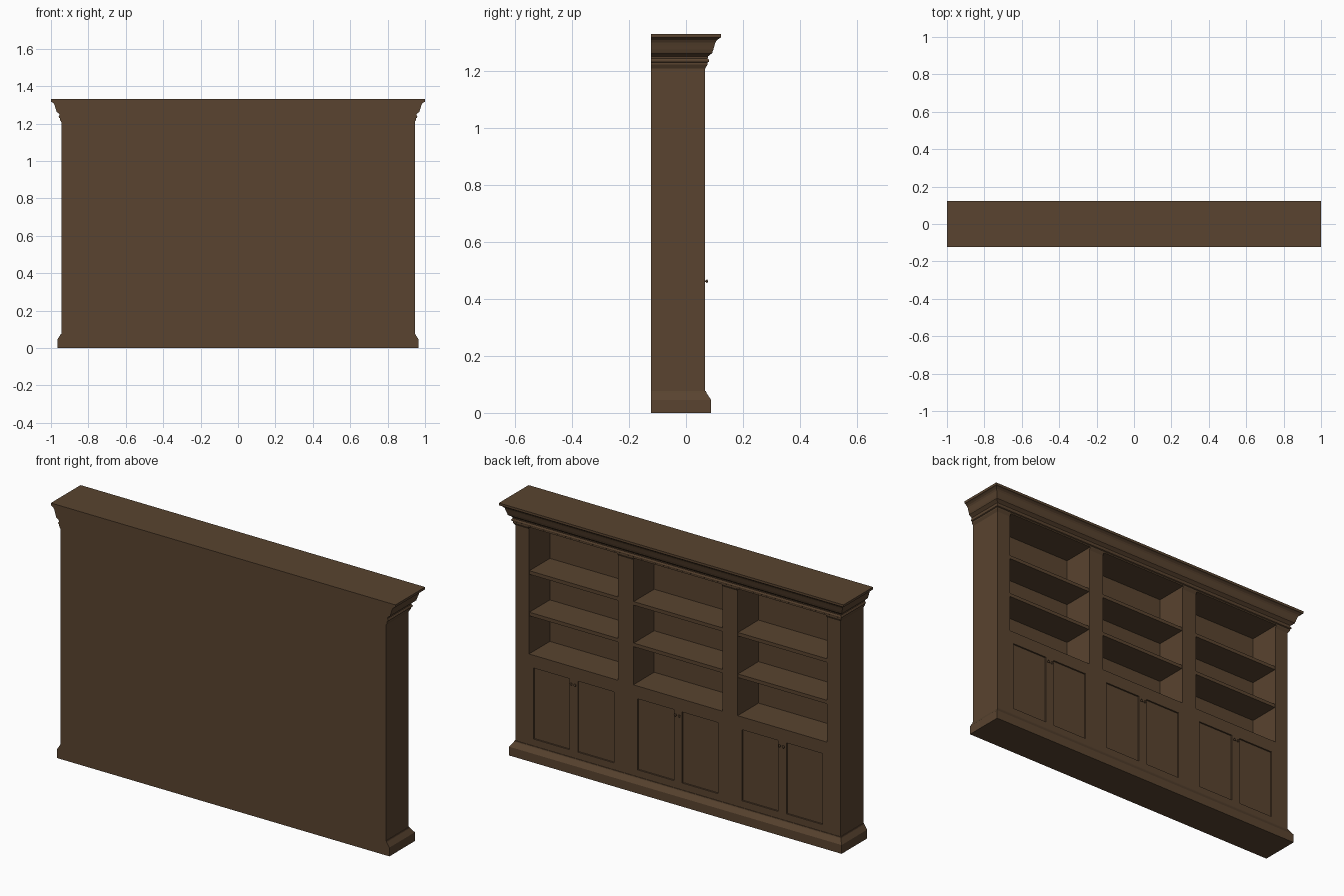
import bpy, bmesh, math
from mathutils import Matrix, Vector

if "Cube" in bpy.data.objects:
    bpy.data.objects.remove(bpy.data.objects["Cube"])

HALF_W, BACK, FRONT = 0.945, -0.123, 0.067   # body half width, back and open-side planes
BAYS = (-0.606, 0.0, 0.606)                  # bay centres
BAY_HALF = 0.259
FLOOR, CEIL, INNER = 0.552, 1.222, -0.106    # niche bottom, top and back

wood = bpy.data.materials.new("dark_walnut")
wood.diffuse_color = (0.100, 0.057, 0.029, 1)
wood.use_nodes = True
wood.node_tree.nodes["Principled BSDF"].inputs["Base Color"].default_value = wood.diffuse_color


def make_object(name, bm):
    bmesh.ops.recalc_face_normals(bm, faces=bm.faces)
    mesh = bpy.data.meshes.new(name)
    bm.to_mesh(mesh)
    bm.free()
    mesh.materials.append(wood)
    obj = bpy.data.objects.new(name, mesh)
    bpy.context.collection.objects.link(obj)
    return obj


def add_box(bm, x0, x1, y0, y1, z0, z1):
    m = (Matrix.Translation(((x0 + x1) / 2, (y0 + y1) / 2, (z0 + z1) / 2))
         @ Matrix.Diagonal((x1 - x0, y1 - y0, z1 - z0, 1)))
    bmesh.ops.create_cube(bm, size=1, matrix=m)


# Case: plinth, body and crown lofted from one (offset, height) profile,
# flat at the back and mitred round the other three sides
profile = [(0.021, 0), (0.021, 0.046), (0.017, 0.052), (0.005, 0.070), (0.003, 0.076), (0, 0.076),
           (0, 1.208), (0.004, 1.215), (0.008, 1.222), (0.008, 1.229), (0.013, 1.232),
           (0.014, 1.237), (0.012, 1.242), (0.009, 1.244), (0.010, 1.251), (0.016, 1.256),
           (0.024, 1.262), (0.026, 1.264), (0.026, 1.267), (0.029, 1.275), (0.033, 1.290),
           (0.036, 1.300), (0.041, 1.308), (0.049, 1.314), (0.055, 1.317), (0.056, 1.321),
           (0.056, 1.330)]
bm = bmesh.new()
rings = []
for o, z in profile:
    x, y = HALF_W + o, FRONT + o
    rings.append([bm.verts.new(p) for p in
                  ((-x, BACK, z), (x, BACK, z), (x, y, z), (-x, y, z))])
for a, b in zip(rings, rings[1:]):
    for i in range(4):
        j = (i + 1) % 4
        bm.faces.new((a[i], a[j], b[j], b[i]))
bm.faces.new(rings[0][::-1])
bm.faces.new(rings[-1])
case = make_object("bookcase_case", bm)

# Cutters: three open niches and six shallow door panels
bm = bmesh.new()
for c in BAYS:
    add_box(bm, c - BAY_HALF, c + BAY_HALF, INNER, 0.3, FLOOR, CEIL)
    for s in (-1, 1):
        xa, xb = sorted((c + s * 0.024, c + s * 0.234))
        add_box(bm, xa, xb, FRONT - 0.008, 0.3, 0.112, 0.485)
cutter = make_object("niche_cutter", bm)
cutter.hide_render = True
mod = case.modifiers.new("niches", 'BOOLEAN')
mod.operation, mod.solver, mod.object = 'DIFFERENCE', 'EXACT', cutter
bpy.context.view_layer.objects.active = case
bpy.ops.object.modifier_apply(modifier=mod.name)
bpy.data.objects.remove(cutter)

# Shelves: two per niche
for i, c in enumerate(BAYS):
    for k, top in enumerate((0.770, 0.988)):
        bm = bmesh.new()
        add_box(bm, c - BAY_HALF, c + BAY_HALF, INNER, FRONT - 0.003, top - 0.019, top)
        make_object(f"shelf_{i + 1}_{k + 1}", bm)

# Door knobs: a pair of turned knobs beside the centre of each bay
turn = [(0.003, 0), (0.003, 0.003), (0.006, 0.005), (0.007, 0.007), (0.005, 0.009), (0, 0.010)]
for i, c in enumerate(BAYS):
    for s, side in ((-1, "a"), (1, "b")):
        bm = bmesh.new()
        vs = [bm.verts.new((r, FRONT + d, 0)) for r, d in turn]
        es = [bm.edges.new(p) for p in zip(vs, vs[1:])]
        bmesh.ops.spin(bm, geom=vs + es, cent=(0, 0, 0), axis=(0, 1, 0),
                       angle=math.tau, steps=16)
        bmesh.ops.remove_doubles(bm, verts=bm.verts, dist=1e-5)
        bmesh.ops.translate(bm, verts=bm.verts, vec=Vector((c + s * 0.011, 0, 0.462)))
        knob = make_object(f"door_knob_{i + 1}{side}", bm)
        for f in knob.data.polygons:
            f.use_smooth = True
